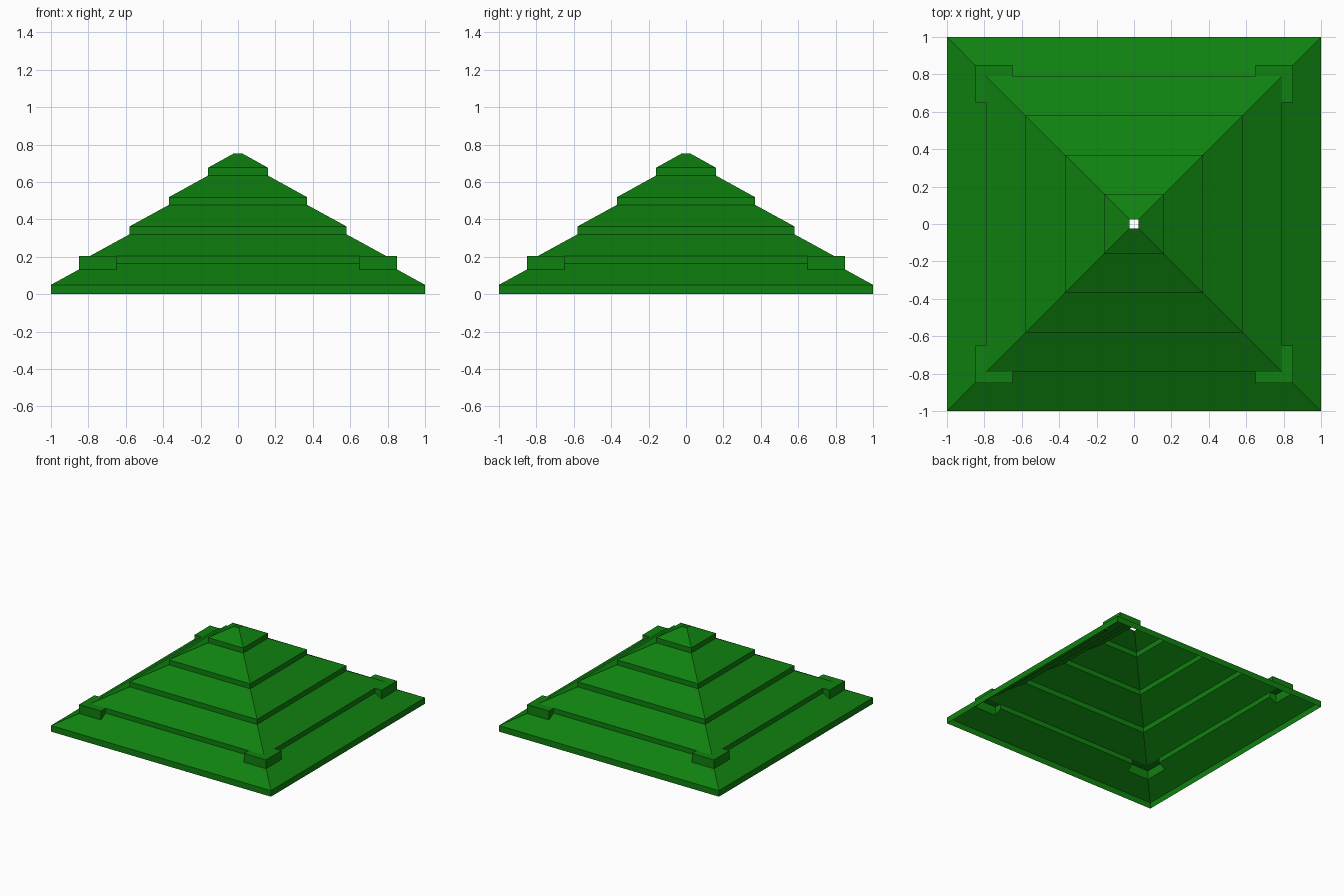
import bpy, bmesh, math
from mathutils import Matrix, Vector

if "Cube" in bpy.data.objects:
    bpy.data.objects.remove(bpy.data.objects["Cube"])

green = bpy.data.materials.new("roof green")
green.diffuse_color = (0.005, 0.22, 0.005, 1)
green.use_nodes = True
green.node_tree.nodes["Principled BSDF"].inputs["Base Color"].default_value = green.diffuse_color


def make(name, faces):
    """Repeat the faces of the front side on all four sides, as one open shell."""
    bm = bmesh.new()
    for k in range(4):
        rot = Matrix.Rotation(k * math.pi / 2, 3, 'Z')
        for f in faces:
            bm.faces.new([bm.verts.new(rot @ Vector(p)) for p in f])
    bmesh.ops.remove_doubles(bm, verts=bm.verts, dist=1e-4)
    bmesh.ops.recalc_face_normals(bm, faces=bm.faces)
    if sum(f.normal.dot(f.calc_center_median()) for f in bm.faces) < 0:
        bmesh.ops.reverse_faces(bm, faces=bm.faces)
    mesh = bpy.data.meshes.new(name)
    bm.to_mesh(mesh)
    bm.free()
    mesh.materials.append(green)
    bpy.context.collection.objects.link(bpy.data.objects.new(name, mesh))


def band(a, b):
    """Front face between two square rings given as (half width, height)."""
    (r, z), (s, w) = a, b
    return [(-r, -r, z), (r, -r, z), (s, -s, w), (-s, -s, w)]


def bands(profile):
    return [band(a, b) for a, b in zip(profile, profile[1:])]


# lower eaves: rim and first slope
make("eaves", bands([(1, 0), (1, .05), (.85, .132)]))

# upper tiers, open at the tip
make("tiers", bands([(.79, .205), (.58, .32), (.58, .362), (.37, .477),
                     (.37, .518), (.16, .634), (.16, .676), (.023, .752)]))

# first step between the corner blocks
t = .65
make("first_step", [
    [(-t, -.85, .132), (t, -.85, .132), (t, -.79, .165), (-t, -.79, .165)],
    [(-t, -.79, .165), (t, -.79, .165), (t, -.79, .205), (-t, -.79, .205)]])

# hollow corner blocks: outer wall, end wall and mitred top, mirrored
half = [
    [(t, -.85, .132), (.85, -.85, .132), (.85, -.85, .205), (t, -.85, .205)],
    [(t, -.85, .132), (t, -.85, .205), (t, -.79, .205), (t, -.79, .165)],
    [(t, -.85, .205), (.85, -.85, .205), (.79, -.79, .205), (t, -.79, .205)]]
make("corner_blocks", half + [[(-x, y, z) for x, y, z in reversed(f)] for f in half])
